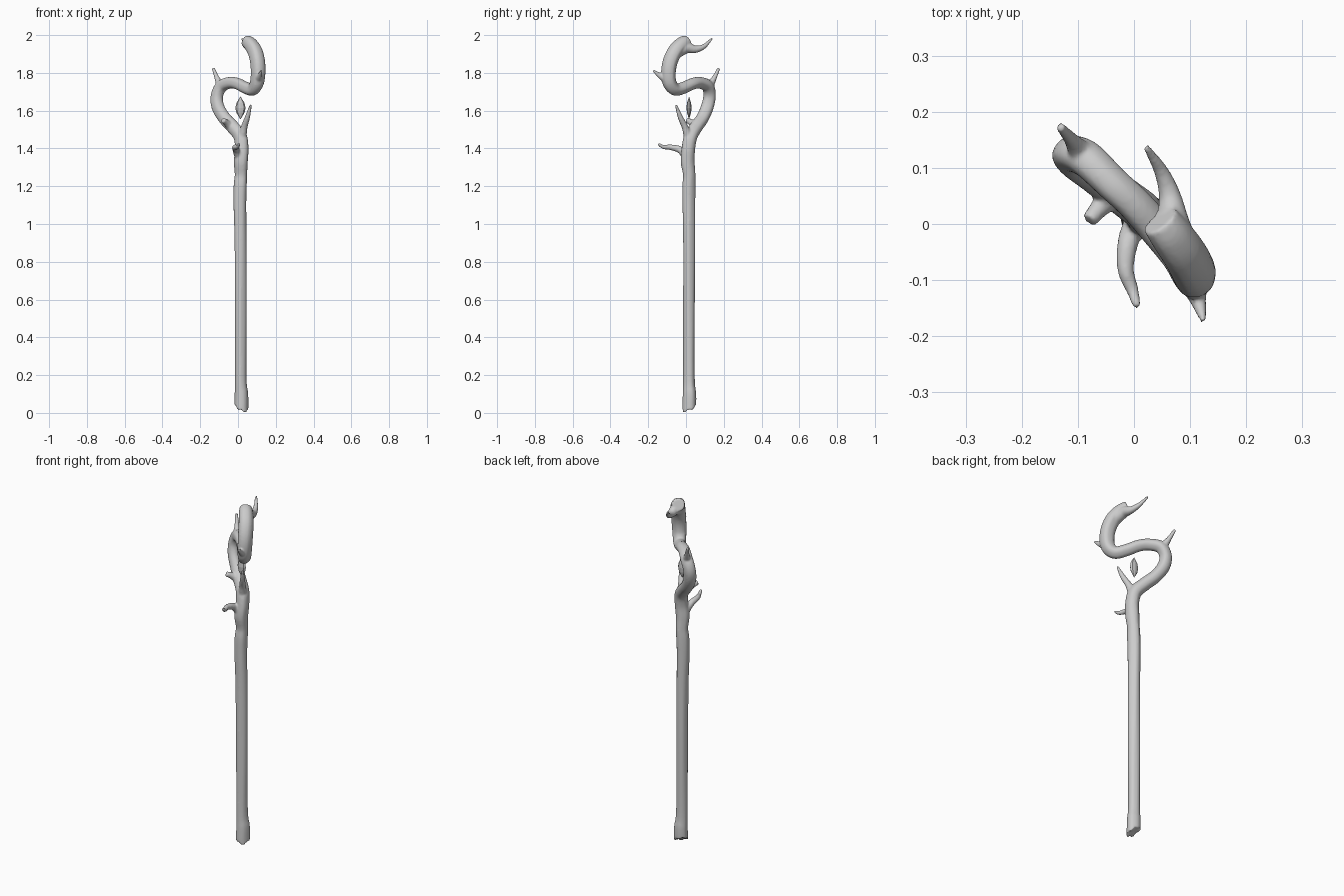
import bpy, bmesh, math
from mathutils import Vector

SIDES = 16


def catmull(pts, steps):
    # Smooth a list of (x, y, z, radius) stations
    v = [Vector(p) for p in pts]
    v = [2 * v[0] - v[1]] + v + [2 * v[-1] - v[-2]]
    out = []
    for i in range(1, len(v) - 2):
        a, b, c, d = v[i - 1:i + 3]
        for s in range(steps):
            t = s / steps
            out.append(0.5 * (2 * b + (c - a) * t + (2 * a - 5 * b + 4 * c - d) * t * t
                              + (3 * b - a - 3 * c + d) * t ** 3))
    out.append(v[-2])
    return out


def tube(bm, pts, steps=5, knots=0.0, sides=SIDES):
    # Sweep a knotted round section along the path with a parallel-transported frame
    path = catmull(pts, steps)
    pos = [p.to_3d() for p in path]
    side = None
    rings = []
    for i, p in enumerate(pos):
        tan = (pos[min(i + 1, len(pos) - 1)] - pos[max(i - 1, 0)]).normalized()
        if side is None:
            side = Vector((1, 0, 0)) if abs(tan.x) < 0.8 else Vector((0, 1, 0))
        side = (side - tan * side.dot(tan)).normalized()
        up = tan.cross(side)
        ring = []
        for k in range(sides):
            a = 2 * math.pi * k / sides
            r = path[i][3] * (1 + knots * (math.sin(3 * a + 3 * p.z) + 0.6 * math.sin(5 * a - 5 * p.z)))
            ring.append(bm.verts.new(p + r * (math.cos(a) * side + math.sin(a) * up)))
        rings.append(ring)
    for r0, r1 in zip(rings, rings[1:]):
        for k in range(sides):
            j = (k + 1) % sides
            bm.faces.new((r0[k], r0[j], r1[j], r1[k]))
    for ring, mid, flip in ((rings[0], pos[0], True), (rings[-1], pos[-1], False)):
        c = bm.verts.new(mid)
        for k in range(sides):
            tri = (ring[k], ring[(k + 1) % sides], c)
            bm.faces.new(tri[::-1] if flip else tri)
    return rings


bm = bmesh.new()

# Shaft and the S-shaped head as one continuous limb
limb = [
    (.018, .018, .03, .037), (.018, .019, .10, .036), (.014, .016, .19, .031),
    (.014, .016, .50, .031), (.013, .016, .90, .032), (.010, .014, 1.10, .034),
    (.012, .014, 1.20, .035), (.016, .016, 1.26, .033), (.016, .008, 1.33, .037),
    (.021, .012, 1.40, .036), (.012, .025, 1.465, .036), (-.028, .055, 1.515, .035),
    (-.070, .087, 1.56, .034), (-.105, .113, 1.62, .034), (-.110, .125, 1.68, .033),
    (-.085, .115, 1.73, .033), (-.040, .072, 1.748, .031), (.0, .035, 1.742, .031),
    (.040, -.010, 1.722, .032), (.078, -.055, 1.712, .033), (.100, -.085, 1.745, .037),
    (.107, -.092, 1.80, .039), (.104, -.082, 1.86, .040), (.090, -.056, 1.915, .040),
    (.066, -.022, 1.952, .038), (.045, .006, 1.968, .034)]
rings = tube(bm, limb, 6, 0.035)

# Broken, slanted foot
for k, v in enumerate(rings[0]):
    v.co.z = max(0.0, 0.026 - 0.45 * ((v.co.x - v.co.y)) + (0.006 if k % 3 == 0 else -0.004))

# Branches and thorns: lower branch, fork prong, broken stub, two thorns, end horn
branches = [
    [(.005, .005, 1.35, .022), (-.010, -.030, 1.392, .019), (-.015, -.080, 1.406, .015),
     (-.002, -.120, 1.408, .011), (.005, -.147, 1.425, .007)],
    [(.018, .018, 1.44, .027), (.032, -.004, 1.51, .018), (.050, -.030, 1.565, .014),
     (.068, -.054, 1.632, .006)],
    [(-.035, .055, 1.51, .026), (-.060, .030, 1.535, .018), (-.080, .006, 1.55, .014)],
    [(-.090, .120, 1.725, .026), (-.110, .148, 1.77, .014), (-.132, .174, 1.825, .008)],
    [(.098, -.080, 1.755, .032), (.112, -.128, 1.778, .017), (.124, -.173, 1.812, .006)],
    [(.085, -.050, 1.91, .034), (.070, .0, 1.932, .030), (.064, .050, 1.925, .020),
     (.048, .095, 1.940, .013), (.021, .138, 1.982, .006)],
]
for b in branches:
    tube(bm, b)

bmesh.ops.recalc_face_normals(bm, faces=bm.faces)
me = bpy.data.meshes.new("wooden_staff")
bm.to_mesh(me)
bm.free()
staff = bpy.data.objects.new("wooden_staff", me)
bpy.context.collection.objects.link(staff)

# Fuse limb and branches into one grown surface
fuse = staff.modifiers.new("fuse", 'REMESH')
fuse.mode = 'VOXEL'
fuse.voxel_size = 0.005
fuse.use_smooth_shade = True
soft = staff.modifiers.new("soften", 'SMOOTH')
soft.factor = 0.5
soft.iterations = 4

# Floating faceted crystal inside the crook
bm = bmesh.new()
crystal_path = [(.013, .016, 1.555, .001), (.013, .016, 1.59, .022), (.013, .016, 1.615, .027),
                (.013, .016, 1.64, .022), (.013, .016, 1.674, .001)]
tube(bm, crystal_path, 1, 0, 8)
for v in bm.verts:
    v.co.y = .016 + (v.co.y - .016) * 0.5
bmesh.ops.recalc_face_normals(bm, faces=bm.faces)
me = bpy.data.meshes.new("crystal")
bm.to_mesh(me)
bm.free()
crystal = bpy.data.objects.new("crystal", me)
bpy.context.collection.objects.link(crystal)
